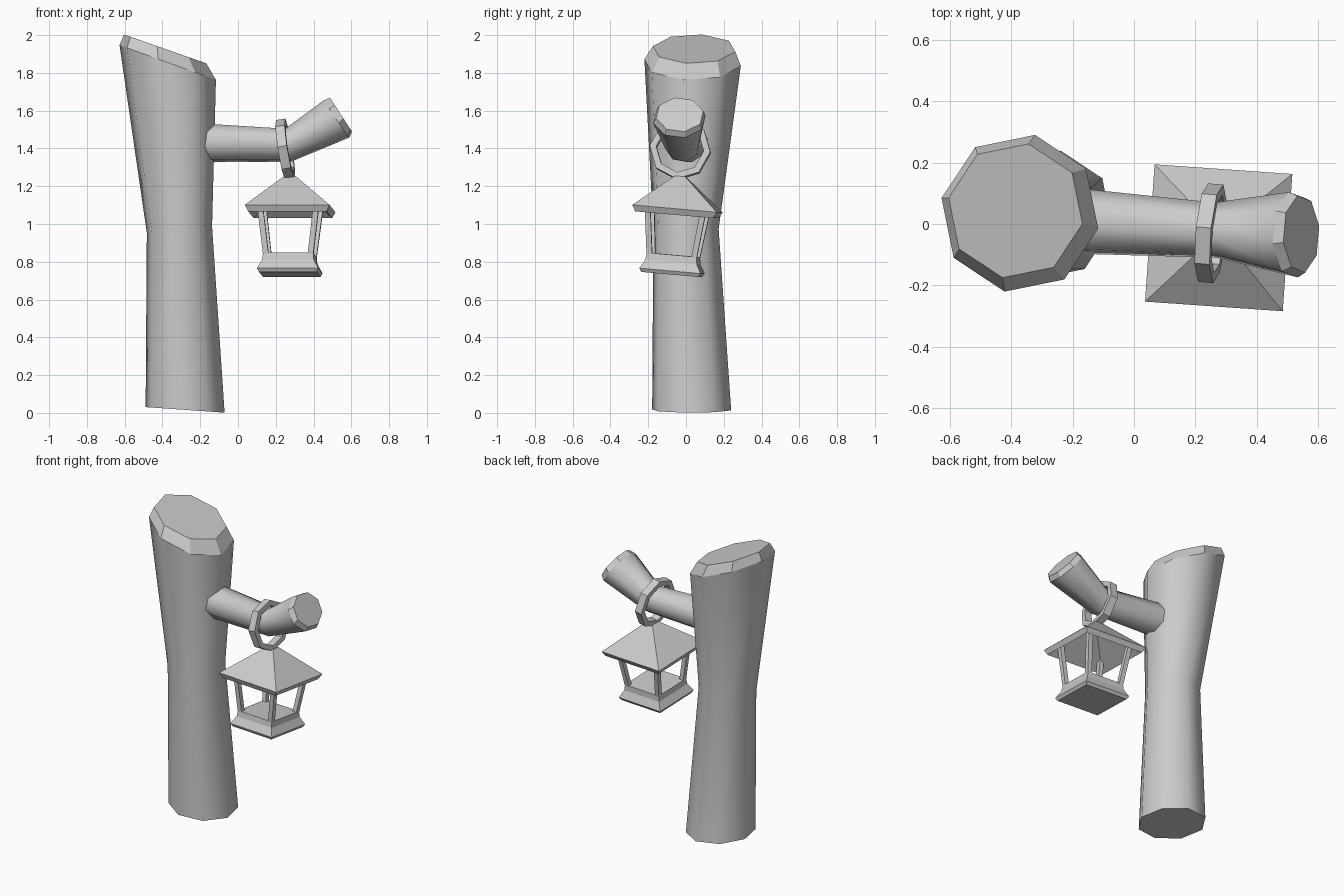
import bpy, bmesh
from math import radians, cos, sin, pi
from mathutils import Vector, Matrix

if "Cube" in bpy.data.objects:
    bpy.data.objects.remove(bpy.data.objects["Cube"])


def loft(name, rings, smooth=(), caps=True, closed=False):
    """Skin a list of equal-length point rings; 'smooth' lists the smooth bands."""
    bm = bmesh.new()
    vs = [[bm.verts.new(p) for p in r] for r in rings]
    n = len(rings[0])
    for i in range(len(rings) if closed else len(rings) - 1):
        a, b = vs[i], vs[(i + 1) % len(rings)]
        for j in range(n):
            k = (j + 1) % n
            f = bm.faces.new((a[j], a[k], b[k], b[j]))
            f.smooth = i in smooth
    if caps and not closed:
        bm.faces.new(vs[0][::-1])
        bm.faces.new(vs[-1])
    bmesh.ops.recalc_face_normals(bm, faces=bm.faces)
    me = bpy.data.meshes.new(name)
    bm.to_mesh(me)
    bm.free()
    ob = bpy.data.objects.new(name, me)
    bpy.context.collection.objects.link(ob)
    return ob


# Trunk: octagonal rings with slanted planes (cx, cy, z, radius, slope)
def trunk_ring(cx, cy, z, r, slope):
    pts = []
    for i in range(8):
        a = radians(-11 + 45 * i)
        x, y = r * cos(a), r * sin(a)
        pts.append((cx + x, cy + y, z + slope * x))
    return pts


loft("trunk", [trunk_ring(*r) for r in (
    (-0.28, 0.03, 0.016, 0.213, -0.07),
    (-0.31, 0.0, 0.97, 0.176, 0.1),
    (-0.372, 0.035, 1.855, 0.26, -0.36),
    (-0.386, 0.043, 1.927, 0.222, -0.35))], smooth=(0, 1))


# Branch: rings tilted in the xz plane (centre, tilt, half height, half width)
def branch_ring(c, tilt, h, w):
    t = radians(tilt)
    up = Vector((-sin(t), 0, cos(t)))
    pts = []
    for i in range(8):
        a = radians(12 + 45 * i)
        pts.append(Vector(c) + up * (h * sin(a)) + Vector((0, w * cos(a), 0)))
    return pts


loft("branch", [branch_ring(*r) for r in (
    ((-0.26, 0.015, 1.432), 0, 0.107, 0.112),
    ((0.265, -0.02, 1.417), 10, 0.091, 0.092),
    ((0.52, -0.035, 1.555), 35, 0.122, 0.142),
    ((0.545, -0.033, 1.579), 33, 0.110, 0.128))], smooth=(0, 1))


# Hanging ring: octagonal hoop with a rectangular section
hoop = Matrix.Translation((0.25, -0.03, 1.395)) @ Matrix.Rotation(radians(-5), 4, 'Z') \
    @ Matrix.Rotation(radians(-9), 4, 'Y').inverted().inverted()
hoop = Matrix.Translation((0.25, -0.03, 1.395)) @ Matrix.Rotation(radians(-5), 4, 'Z') \
    @ Matrix.Rotation(radians(-9), 4, 'Y')
rings = []
for i in range(8):
    a = radians(-6 + 45 * i)
    rings.append([hoop @ Vector((x, r * cos(a), r * sin(a)))
                  for x, r in ((-0.025, 0.162), (0.025, 0.162), (0.025, 0.127), (-0.025, 0.127))])
loft("hanging_ring", rings, closed=True)

# Lantern frame of reference: origin at the roof peak, slightly turned and leaning
lantern = Matrix.Translation((0.277, -0.03, 1.253)) @ Matrix.Rotation(radians(-4), 4, 'Z') \
    @ Matrix.Rotation(radians(-5), 4, 'X')


def square(h, z, cx=0, cy=0):
    return [lantern @ Vector((cx + sx * h, cy + sy * h, z))
            for sx, sy in ((-1, -1), (1, -1), (1, 1), (-1, 1))]


# Hollow pyramid roof
loft("lantern_roof", [square(0.028, 0), square(0.225, -0.172),
                      square(0.208, -0.205), square(0.02, -0.04)])

# Stepped base
loft("lantern_base", [square(0.152, -0.522), square(0.163, -0.503),
                      square(0.137, -0.455), square(0.133, -0.418)])

# Four leaning corner posts
for i, (sx, sy) in enumerate(((-1, -1), (1, -1), (1, 1), (-1, 1))):
    loft(f"lantern_post_{i + 1}", [square(0.015, -0.43, sx * 0.118, sy * 0.118),
                                   square(0.015, -0.145, sx * 0.152, sy * 0.152)])
